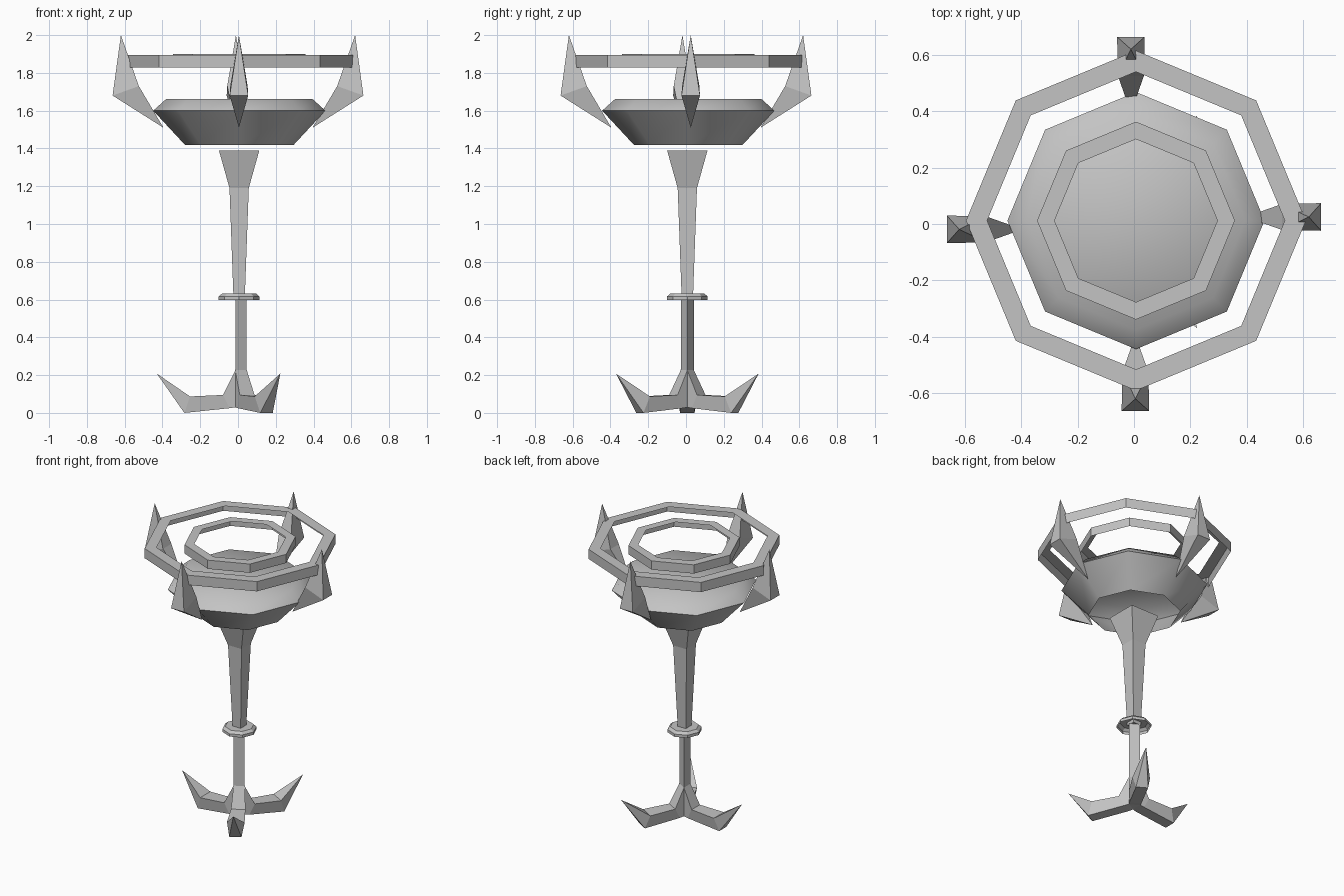
import bpy, bmesh, math
from mathutils import Matrix

cube = bpy.data.objects.get("Cube")
if cube:
    bpy.data.objects.remove(cube, do_unlink=True)

stone = bpy.data.materials.new("grey_stone")
stone.use_nodes = True
GREY = (0.55, 0.55, 0.55, 1)
stone.diffuse_color = GREY
bsdf = stone.node_tree.nodes["Principled BSDF"]
bsdf.inputs["Base Color"].default_value = GREY
bsdf.inputs["Roughness"].default_value = 0.8

STEM_AXIS = (0.006, 0.007)
BOWL_AXIS = (0.007, 0.012)


def finish(name, bm, angle=0, turn=0, centre=(0, 0)):
    """Turn a bmesh into a named object, rotated about z and moved to its axis."""
    place = Matrix.Translation((*centre, 0)) @ Matrix.Rotation(turn, 4, 'Z')
    bmesh.ops.transform(bm, matrix=place, verts=bm.verts)
    mesh = bpy.data.meshes.new(name)
    bm.to_mesh(mesh)
    bm.free()
    mesh.materials.append(stone)
    obj = bpy.data.objects.new(name, mesh)
    bpy.context.collection.objects.link(obj)
    if angle:
        bpy.ops.object.select_all(action='DESELECT')
        bpy.context.view_layer.objects.active = obj
        obj.select_set(True)
        bpy.ops.object.shade_smooth_by_angle(angle=math.radians(angle))


def loft(bm, loops, bottom=True, top=True):
    """Bridge equal anticlockwise loops of points, with optional end caps."""
    rings = [[bm.verts.new(p) for p in loop] for loop in loops]
    n = len(rings[0])
    for a, b in zip(rings, rings[1:]):
        for i in range(n):
            j = (i + 1) % n
            bm.faces.new((a[i], a[j], b[j], b[i]))
    if bottom:
        bm.faces.new(rings[0][::-1])
    if top:
        bm.faces.new(rings[-1])
    return rings


def turned(name, profile, sides, centre, start=0, angle=0, **caps):
    """Part made of regular polygons; profile is (radius, z)."""
    bm = bmesh.new()
    steps = [start + math.tau * i / sides for i in range(sides)]
    loft(bm, [[(r * math.cos(a), r * math.sin(a), z) for a in steps]
              for r, z in profile], **caps)
    finish(name, bm, angle, centre=centre)


def floating_ring(name, outer, inner, low, high):
    """Outer wall and flat top only, open below and inside."""
    turned(name, [(outer, low), (outer, high), (inner, high)], 8,
           BOWL_AXIS, bottom=False, top=False)


# Stem: triangular pole, collar open below, flared square upper part
turned("lower_stem", [(0.04, 0.03), (0.04, 0.61)], 3, STEM_AXIS)
turned("collar", [(0.108, 0.597), (0.108, 0.616), (0.09, 0.632)], 8, STEM_AXIS, bottom=False)
R2 = math.sqrt(2)
turned("upper_stem", [(0.03 * R2, 0.61), (0.051 * R2, 1.19), (0.107 * R2, 1.39)],
       4, STEM_AXIS, start=math.pi / 4)

# Bowl, a thin shell open below, and the two floating rings
turned("bowl", [(0.286, 1.417), (0.456, 1.6), (0.387, 1.662)], 8, BOWL_AXIS,
       angle=50, bottom=False)
floating_ring("outer_ring", 0.603, 0.528, 1.828, 1.895)
floating_ring("inner_ring", 0.351, 0.289, 1.84, 1.9)

# Three clawed feet, each wider on top and ending in a point
SECTIONS = [(0.018, 0.23, 0.035, 0.018, 0.03, 0.035),
            (0.085, 0.095, 0.045, 0.05, 0.025, 0.038),
            (0.26, 0.087, 0.055, 0.29, 0.0, 0.038)]
for i in range(3):
    bm = bmesh.new()
    rings = loft(bm, [[(xt, -wt, zt), (xt, wt, zt), (xb, wb, zb), (xb, -wb, zb)]
                      for xt, zt, wt, xb, zb, wb in SECTIONS], bottom=False, top=False)
    end = rings[-1]
    tip = bm.verts.new((0.436, 0, 0.208))
    for j in range(4):
        bm.faces.new((end[j], end[(j + 1) % 4], tip))
    bmesh.ops.recalc_face_normals(bm, faces=bm.faces)
    finish(f"foot_{i + 1}", bm, turn=math.pi / 3 + i * math.tau / 3, centre=STEM_AXIS)

# Four spikes around the ring, each a pair of pyramids on a tilted square
for i, side in enumerate((0.025, 0.011, 0.019, 0.005)):
    bm = bmesh.new()
    base = [bm.verts.new((x, side + y, z)) for x, y, z in
            ((0.664, -0.049, 1.68), (0.664, 0.049, 1.68),
             (0.525, 0.046, 1.73), (0.525, -0.046, 1.73))]
    for point in ((0.62, side, 2.0), (0.395, side, 1.51)):
        apex = bm.verts.new(point)
        for j in range(4):
            bm.faces.new((base[j], base[(j + 1) % 4], apex))
    bmesh.ops.recalc_face_normals(bm, faces=bm.faces)
    finish(f"spike_{i + 1}", bm, turn=i * math.pi / 2)
